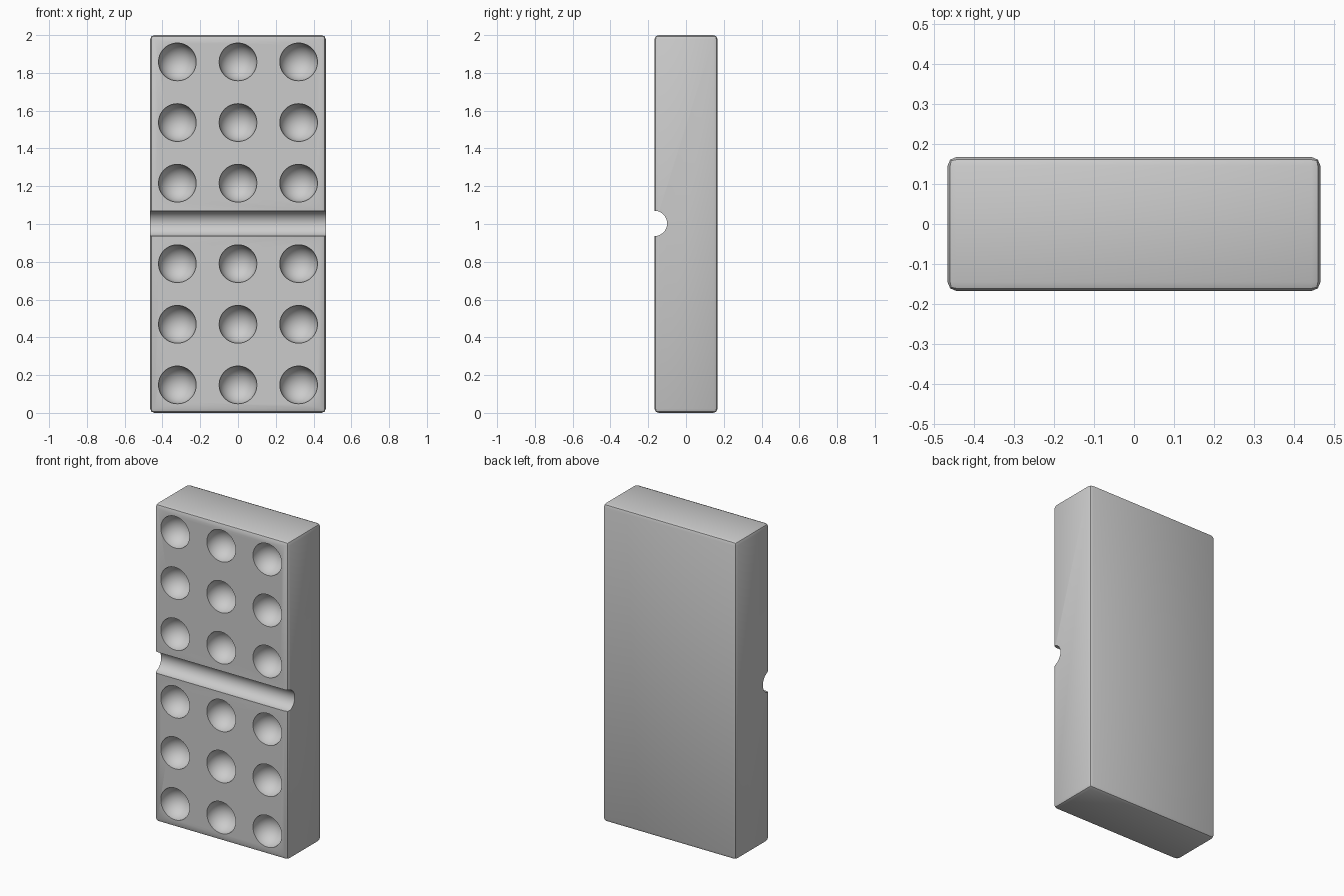
import bpy
import math

cube = bpy.data.objects.get("Cube")
if cube:
    bpy.data.objects.remove(cube, do_unlink=True)

WIDTH, DEPTH, HEIGHT = 0.93, 0.334, 2.0
FRONT, MIDDLE = -DEPTH / 2, 1.003

grey = bpy.data.materials.new("light_grey")
grey.use_nodes = True
colour = (0.6, 0.6, 0.6, 1)
grey.diffuse_color = colour
grey.node_tree.nodes["Principled BSDF"].inputs["Base Color"].default_value = colour


def activate(obj):
    bpy.ops.object.select_all(action="DESELECT")
    obj.select_set(True)
    bpy.context.view_layer.objects.active = obj


def finish_cutter(name):
    obj = bpy.context.object
    obj.name = name
    obj.data.materials.append(grey)
    bpy.ops.object.shade_smooth()
    obj.hide_render = True
    return obj


# Tile body with rounded edges
bpy.ops.mesh.primitive_cube_add(size=1, location=(0, 0, HEIGHT / 2))
tile = bpy.context.object
tile.name = "domino_tile"
tile.dimensions = (WIDTH, DEPTH, HEIGHT)
bpy.ops.object.transform_apply(location=False, rotation=False, scale=True)
tile.data.materials.append(grey)
bevel = tile.modifiers.new("rounded_edges", "BEVEL")
bevel.width = 0.022
bevel.segments = 2

# Half-round groove across the middle of the front
bpy.ops.mesh.primitive_cylinder_add(
    vertices=48, radius=0.067, depth=WIDTH + 0.2,
    location=(0, FRONT, MIDDLE), rotation=(0, math.pi / 2, 0))
cutters = [finish_cutter("groove_cutter")]

# Six round pips in each half
for side in (-1, 1):
    for row in (0.213, 0.534, 0.855):
        for column in (-0.321, 0, 0.321):
            bpy.ops.mesh.primitive_uv_sphere_add(
                segments=40, ring_count=21, radius=0.1,
                location=(column, FRONT, MIDDLE + side * row))
            cutters.append(finish_cutter("pip_cutter"))

# Carve the recesses
for cutter in cutters:
    carve = tile.modifiers.new(cutter.name, "BOOLEAN")
    carve.operation = "DIFFERENCE"
    carve.solver = "EXACT"
    carve.object = cutter

activate(tile)
for modifier in list(tile.modifiers):
    bpy.ops.object.modifier_apply(modifier=modifier.name)
for cutter in cutters:
    bpy.data.objects.remove(cutter, do_unlink=True)
activate(tile)
bpy.ops.object.shade_smooth_by_angle(angle=math.radians(30))
